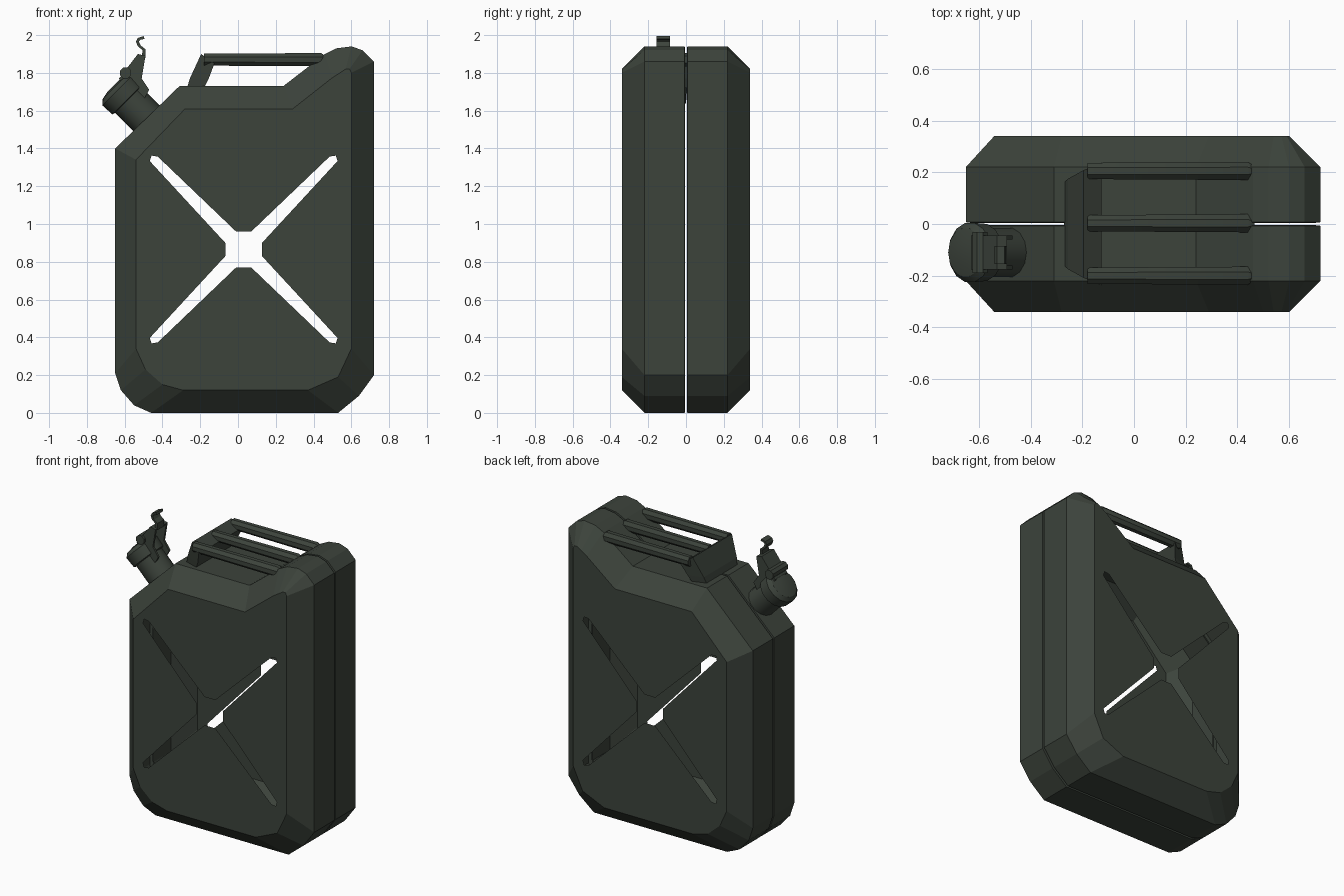
import bpy, bmesh, math
from mathutils import Vector, Matrix
from mathutils.geometry import tessellate_polygon

if "Cube" in bpy.data.objects:
    bpy.data.objects.remove(bpy.data.objects["Cube"])

mat = bpy.data.materials.new("dark olive green")
mat.diffuse_color = (0.045, 0.056, 0.044, 1)
mat.use_nodes = True
mat.node_tree.nodes["Principled BSDF"].inputs["Base Color"].default_value = mat.diffuse_color


def make(name, verts, faces, smooth=0):
    me = bpy.data.meshes.new(name)
    bm = bmesh.new()
    vs = [bm.verts.new(v) for v in verts]
    for f in faces:
        bm.faces.new([vs[i] for i in f])
    bmesh.ops.recalc_face_normals(bm, faces=bm.faces)
    bm.to_mesh(me)
    bm.free()
    ob = bpy.data.objects.new(name, me)
    bpy.context.collection.objects.link(ob)
    me.materials.append(mat)
    if smooth:
        bpy.ops.object.select_all(action='DESELECT')
        ob.select_set(True)
        bpy.context.view_layer.objects.active = ob
        bpy.ops.object.shade_smooth_by_angle(angle=math.radians(smooth))
    return ob


def loft(name, rings, smooth=0):
    """Skin a list of equal-length rings and cap both ends."""
    n = len(rings[0])
    verts = [v for r in rings for v in r]
    faces = [(k*n + i, k*n + (i+1) % n, (k+1)*n + (i+1) % n, (k+1)*n + i)
             for k in range(len(rings)-1) for i in range(n)]
    faces += [tuple(range(n)), tuple(range(len(verts)-n, len(verts)))]
    return make(name, verts, faces, smooth)


def prism(name, pts, y0, y1):
    return loft(name, [[(x, y, z) for x, z in pts] for y in (y0, y1)])


def lathe(name, origin, axis, profile, sides, smooth=0):
    """Revolve (distance, radius) pairs around an axis."""
    rot = Vector(axis).normalized().to_track_quat('Z', 'Y')
    rings = []
    for d, r in profile:
        ring = []
        for i in range(sides):
            a = 2*math.pi*(i+0.5)/sides
            ring.append(Vector(origin) + rot @ Vector((r*math.cos(a), r*math.sin(a), d)))
        rings.append(ring)
    return loft(name, rings, smooth)


# Body: outer outline and the smaller side panel outline, matched point by point
outer = [(-.65, 1.40), (-.31, 1.73), (.24, 1.73), (.46, 1.90), (.52, 1.93), (.60, 1.94),
         (.66, 1.92), (.72, 1.86), (.72, .20), (.64, .09), (.53, .01),
         (-.46, .005), (-.55, .04), (-.62, .12), (-.65, .21)]
inner = [(-.54, 1.34), (-.28, 1.61), (.29, 1.61), (.50, 1.775), (.54, 1.80), (.57, 1.82),
         (.59, 1.82), (.60, 1.80), (.60, .34), (.53, .19), (.37, .12),
         (-.29, .12), (-.40, .15), (-.49, .23), (-.54, .34)]
outer[10], outer[11] = (.53, 0), (-.46, 0)
groove = [(a[0]*.8 + b[0]*.2, a[1]*.8 + b[1]*.2) for a, b in zip(outer, inner)]

# Cross-shaped opening, one arm repeated four ways
arm = [(.097, .035), (.497, .468), (.488, .497), (.455, .492), (.04, .095)]
hole = []
for sx, sz in ((1, 1), (-1, 1), (-1, -1), (1, -1)):
    pts = arm if sx*sz > 0 else arm[::-1]
    hole += [(.03 + sx*x, .865 + sz*z) for x, z in pts]

n = len(outer)
verts, faces = [], []
for pts, y in ((inner, -.34), (outer, -.22), (outer, -.007), (groove, -.004)):
    verts += [(x, y, z) for x, z in pts]
for k in range(3):
    for i in range(n):
        j = (i+1) % n
        faces.append((k*n+i, k*n+j, (k+1)*n+j, (k+1)*n+i))
base = len(verts)
verts += [(x, -.34, z) for x, z in hole]
for t in tessellate_polygon([[Vector((x, z, 0)) for x, z in inner],
                             [Vector((x, z, 0)) for x, z in hole]]):
    faces.append([i if i < n else base + i - n for i in t])
body = make("body_halves", verts, faces)
m = body.modifiers.new("mirror", 'MIRROR')
m.use_axis = (False, True, False)
m.use_mirror_merge = False

# Handle: three bars and the bracket joining them
for label, y in (("front", -.2), ("middle", .003), ("back", .205)):
    lathe("handle_bar_" + label, (-.18, y, 1.87), (1, 0, 0),
          [(0, .034), (.62, .038), (.645, .02)], 8, 35)


def bracket_ring(x0, x1, hy, c, z0, z1):
    return [(x0, -hy+c, z0), (x1, -hy, z1), (x1, hy, z1), (x0, hy-c, z0)]


loft("handle_bracket", [bracket_ring(-.27, -.18, .19, .03, 1.72, 1.72),
                        bracket_ring(-.255, -.155, .205, .03, 1.77, 1.77),
                        bracket_ring(-.195, -.125, .238, .03, 1.90, 1.85)])

# Spout neck and domed cap
O, D = (-.49, -.11, 1.565), (-.707, 0, .707)
lathe("spout_neck", O, D, [(-.03, .097), (.15, .097)], 14, 35)
lathe("spout_cap", O, D, [(.13, .1), (.135, .113), (.205, .117), (.228, .095), (.238, .045)], 14, 35)

# Locking lever: two side cheeks, top plate, pin and hooked thumb tab
cheek = [(-.63, 1.77), (-.53, 1.90), (-.49, 1.89), (-.51, 1.77), (-.47, 1.71),
         (-.52, 1.62), (-.55, 1.60), (-.56, 1.70), (-.61, 1.73)]
for label, y in (("front", -.175), ("back", -.06)):
    prism("lever_cheek_" + label, cheek, y, y + .015)
prism("lever_plate", [(-.63, 1.77), (-.53, 1.90), (-.49, 1.89), (-.50, 1.875),
                      (-.525, 1.88), (-.615, 1.76)], -.165, -.055)
lathe("lever_pin", (-.595, -.19, 1.80), (0, 1, 0), [(0, .032), (.16, .032)], 8, 35)
prism("lever_thumb_tab", [(-.50, 1.995), (-.53, 1.985), (-.54, 1.965), (-.53, 1.94),
                          (-.505, 1.92), (-.51, 1.88), (-.49, 1.88), (-.49, 1.925),
                          (-.515, 1.945), (-.525, 1.965), (-.518, 1.975), (-.495, 1.98)],
      -.155, -.085)
